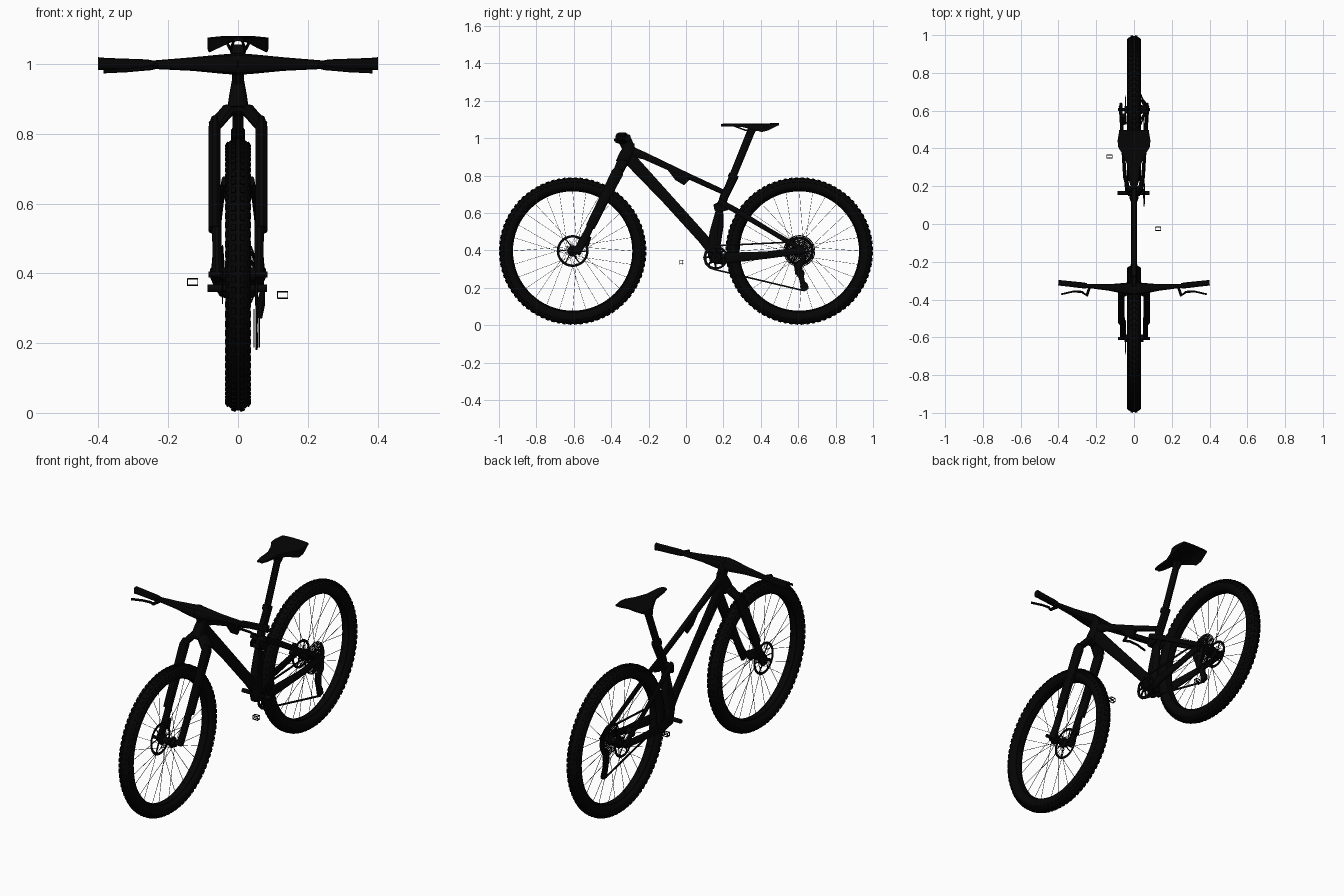
import bpy, bmesh, math
from mathutils import Vector, Matrix

def material(name, v):
    m = bpy.data.materials.new(name)
    m.diffuse_color = (v, v, v, 1)
    return m

FRAME = material("satin_black", 0.0015)
RUBBER = material("rubber_black", 0.0014)
METAL = material("dark_metal", 0.0018)
STEEL = material("chain_black", 0.003)
X, Y, Z = Vector((1, 0, 0)), Vector((0, 1, 0)), Vector((0, 0, 1))

def finish(name, bm, mat, mirror=False):
    bmesh.ops.recalc_face_normals(bm, faces=bm.faces)
    me = bpy.data.meshes.new(name)
    bm.to_mesh(me)
    bm.free()
    me.materials.append(mat)
    ob = bpy.data.objects.new(name, me)
    bpy.context.collection.objects.link(ob)
    if mirror:
        ob.modifiers.new("mirror", 'MIRROR')  # mirrors across x by default
    return ob

def skin(bm, rings, closed=False):
    n = len(rings[0])
    for i in range(len(rings) - (0 if closed else 1)):
        a, b = rings[i], rings[(i + 1) % len(rings)]
        for j in range(n):
            bm.faces.new((a[j], a[(j + 1) % n], b[(j + 1) % n], b[j]))
    if not closed:
        bm.faces.new(rings[0])
        bm.faces.new(rings[-1])

def loft(bm, stations, ref=X, n=12, power=0.75):
    """Sweep a rounded section; station = x, y, z, half size along ref, other half size."""
    pts = [Vector(s[:3]) for s in stations]
    rings = []
    for i, s in enumerate(stations):
        t = (pts[min(i + 1, len(pts) - 1)] - pts[max(i - 1, 0)]).normalized()
        u = (ref - t * ref.dot(t)).normalized()
        v = t.cross(u)
        ring = []
        for k in range(n):
            c, d = math.cos(math.tau * (k + .5) / n), math.sin(math.tau * (k + .5) / n)
            c, d = math.copysign(abs(c) ** power, c), math.copysign(abs(d) ** power, d)
            ring.append(bm.verts.new(pts[i] + u * c * s[3] + v * d * s[4]))
        rings.append(ring)
    skin(bm, rings)

def bar(bm, p, q, r, n=6):
    ref = X if abs(q[0] - p[0]) < 0.8 * math.dist(p, q) else Z
    loft(bm, [(*p, r, r), (*q, r, r)], ref, n, 1)

def lathe(bm, profile, cy, cz, n=48):
    """Turn a closed (x, radius) profile about an axle along x."""
    skin(bm, [[bm.verts.new((x, cy + r * math.cos(a), cz + r * math.sin(a))) for x, r in profile]
              for a in (math.tau * i / n for i in range(n))], True)

def ring(bm, x0, x1, r0, r1, cy, cz, n=48):
    lathe(bm, [(x0, r0), (x1, r0), (x1, r1), (x0, r1)], cy, cz, n)

def part(name, mat, stations, ref=X, mirror=False, n=12, power=0.75):
    bm = bmesh.new()
    loft(bm, stations, ref, n, power)
    return finish(name, bm, mat, mirror)

def polar(cy, cz, r, a, x=0):
    return (x, cy + r * math.cos(a), cz + r * math.sin(a))

# Wheels: tyre, tread, rim, spokes, hub, brake disc
WY, WZ = 0.606, 0.397
for label, cy in (("front", -WY), ("rear", WY)):
    bm = bmesh.new()
    lathe(bm, [(0.0365 * math.cos(a), 0.356 + 0.0345 * math.sin(a))
               for a in (math.tau * i / 20 for i in range(20))], cy, WZ, 72)
    finish(label + "_tyre", bm, RUBBER)
    bm = bmesh.new()
    for i in range(80):
        for k, phi in enumerate((-60, -20, 20, 60)):
            p = math.radians(phi)
            a = math.tau * (i + 0.5 * (k in (1, 2))) / 80
            m = (Matrix.Translation((0, cy, WZ)) @ Matrix.Rotation(a, 4, 'X')
                 @ Matrix.Translation((0.0355 * math.sin(p), 0, 0.356 + 0.0345 * math.cos(p)))
                 @ Matrix.Rotation(p, 4, 'Y') @ Matrix.Diagonal((0.013, 0.018, 0.008, 1)))
            bmesh.ops.create_cube(bm, size=1, matrix=m)
    finish(label + "_tread_knobs", bm, RUBBER)
    bm = bmesh.new()
    lathe(bm, [(-0.019, 0.338), (-0.017, 0.323), (0, 0.319), (0.017, 0.323), (0.019, 0.338)], cy, WZ, 64)
    finish(label + "_rim", bm, FRAME)
    bm = bmesh.new()
    for i in range(28):
        a, s = math.tau * i / 28, (1 if i % 2 else -1)
        twist = 1.2 if i % 4 < 2 else -1.2
        bar(bm, polar(cy, WZ, 0.026, a + twist, 0.028 * s), polar(cy, WZ, 0.322, a, 0.004 * s), 0.0011, 4)
    finish(label + "_spokes", bm, METAL)
    bm = bmesh.new()
    lathe(bm, [(-0.05, 0.006), (-0.05, 0.02), (-0.034, 0.02), (-0.032, 0.029), (-0.026, 0.029), (-0.02, 0.017),
               (0.02, 0.017), (0.026, 0.029), (0.032, 0.029), (0.034, 0.02), (0.05, 0.02), (0.05, 0.006)], cy, WZ, 24)
    bar(bm, (-0.085, cy, WZ), (0.085, cy, WZ), 0.009, 12)
    finish(label + "_hub", bm, FRAME)
    bm = bmesh.new()
    R = 0.085 if cy < 0 else 0.075
    ring(bm, -0.046, -0.043, R - 0.013, R, cy, WZ)
    for i in range(6):
        a = math.tau * i / 6
        bar(bm, polar(cy, WZ, 0.015, a - 0.5, -0.0445), polar(cy, WZ, R - 0.01, a, -0.0445), 0.003)
    finish(label + "_brake_disc", bm, METAL)

# Frame
part("head_tube", FRAME, [(0, -0.345, 0.865, .032, .034), (0, -0.325, 0.905, .026, .036),
                          (0, -0.30, 0.955, .017, .03), (0, -0.298, 0.975, .014, .022)])
part("stem", FRAME, [(0, -0.305, 0.945, .016, .034), (0, -0.325, 0.985, .018, .036), (0, -0.345, 1.02, .022, .025)])
part("top_tube", FRAME, [(0, -0.31, 0.935, .015, .03), (0, -0.22, 0.905, .014, .02),
                         (0, 0.0, 0.803, .013, .016), (0, 0.215, 0.705, .013, .014)])
part("top_tube_fin", FRAME, [(0, -0.10, 0.842, .010, .006), (0, -0.04, 0.80, .011, .03),
                             (0, -0.005, 0.775, .010, .028), (0, 0.02, 0.788, .008, .006)])
part("down_tube", FRAME, [(0, -0.315, 0.905, .016, .036), (0, -0.1, 0.675, .015, .030),
                          (0, 0.09, 0.465, .015, .029), (0, 0.155, 0.39, .018, .034)])
part("seat_tube", FRAME, [(0, 0.262, 0.80, .019, .022), (0, 0.205, 0.69, .018, .024), (0, 0.175, 0.60, .016, .02),
                          (0, 0.152, 0.50, .018, .026), (0, 0.15, 0.40, .024, .04), (0, 0.16, 0.335, .024, .03)])
part("seat_collar", FRAME, [(0, 0.247, 0.785, .021, .027), (0, 0.257, 0.808, .021, .027)])
part("seat_post", METAL, [(0, 0.215, 0.71, .016, .02), (0, 0.345, 1.03, .015, .022)], power=1)

# Rear suspension
part("shock_body", METAL, [(0, 0.187, 0.63, .016, .012), (0, 0.185, 0.53, .019, .016), (0, 0.168, 0.43, .018, .018)], power=1)
part("rocker_link", FRAME, [(0.026, 0.15, 0.63, .006, .016), (0.03, 0.19, 0.637, .008, .03),
                            (0.036, 0.225, 0.635, .007, .02)], mirror=True)
bm = bmesh.new()
bar(bm, (-0.036, 0.185, 0.655), (0.036, 0.185, 0.655), 0.016, 12)
bar(bm, (-0.036, 0.165, 0.62), (0.036, 0.165, 0.62), 0.012, 12)
finish("rocker_pivots", bm, METAL)
part("seat_stay", FRAME, [(0.038, 0.175, 0.665, .009, .015), (0.048, 0.27, 0.612, .008, .016),
                          (0.06, 0.44, 0.51, .008, .013), (0.07, 0.635, 0.395, .008, .014)], mirror=True)
part("chain_stay", FRAME, [(0.024, 0.16, 0.352, .012, .027), (0.049, 0.25, 0.362, .009, .028),
                           (0.06, 0.43, 0.375, .009, .02), (0.072, 0.625, 0.40, .009, .019)], mirror=True)
part("rear_caliper", METAL, [(-0.052, 0.535, 0.42, .014, .014), (-0.055, 0.575, 0.46, .014, .015)])

# Fork
part("fork_crown", FRAME, [(0, -0.338, 0.872, .018, .03), (0.028, -0.341, 0.868, .018, .032),
                           (0.066, -0.36, 0.825, .016, .03)], Z, True)
part("fork_upper_leg", FRAME, [(0.066, -0.353, 0.843, .011, .022), (0.067, -0.367, 0.815, .018, .033),
                               (0.067, -0.44, 0.67, .018, .028), (0.067, -0.512, 0.525, .018, .026)], mirror=True)
part("fork_lower_leg", METAL, [(0.061, -0.505, 0.54, .014, .02), (0.06, -0.56, 0.43, .013, .022),
                               (0.06, -0.59, 0.385, .014, .026)], mirror=True)
part("front_caliper", METAL, [(-0.055, -0.535, 0.425, .014, .015), (-0.055, -0.52, 0.475, .014, .015)])

# Handlebar, grips and brake levers
part("handlebar", FRAME, [(0, -0.342, 1.0, .037, .032), (0.05, -0.341, 1.0, .03, .028), (0.13, -0.336, 1.0, .018, .02),
                          (0.25, -0.327, 0.998, .011, .012), (0.38, -0.314, 1.0, .011, .012)], Y, True)
part("grip", RUBBER, [(0.25, -0.327, 0.998, .014, .014), (0.27, -0.325, 0.999, .016, .015),
                      (0.38, -0.313, 1.001, .015, .017), (0.4, -0.311, 1.001, .015, .019)], Y, True, power=0.6)
part("brake_lever", METAL, [(0.235, -0.335, 0.995, .008, .008), (0.25, -0.378, 0.99, .008, .009), (0.275, -0.36, 0.986, .006, .007),
                            (0.32, -0.357, 0.982, .006, .005), (0.385, -0.372, 0.979, .006, .005)], Z, True, 8)

# Saddle: arched top with drooping rear wings
bm = bmesh.new()
rows = []
for y, w, top, edge, mid in ((0.188, .016, 1.077, 1.067, 1.068), (0.22, .023, 1.079, 1.064, 1.068), (0.30, .03, 1.079, 1.06, 1.068),
                             (0.36, .055, 1.078, 1.046, 1.066), (0.405, .083, 1.078, 1.033, 1.066),
                             (0.44, .087, 1.08, 1.042, 1.068), (0.497, .078, 1.081, 1.07, 1.074)):
    sec = [(-1, edge), (-1, top - .004), (-.6, top - .001), (0, top), (.6, top - .001), (1, top - .004),
           (1, edge), (.55, mid - .004), (0, mid), (-.55, mid - .004)]
    rows.append([bm.verts.new((w * s, y, z)) for s, z in sec])
skin(bm, rows)
finish("saddle", bm, FRAME)
bm = bmesh.new()
for p, q in (((0.012, 0.25, 1.068), (0.02, 0.32, 1.042)), ((0.02, 0.32, 1.042), (0.022, 0.39, 1.042)),
             ((0.022, 0.39, 1.042), (0.035, 0.45, 1.068))):
    bar(bm, p, q, 0.004)
finish("saddle_rail", bm, METAL, True)
part("saddle_clamp", METAL, [(0, 0.34, 1.015, .017, .02), (0, 0.352, 1.048, .026, .024)])

# Chainring and crank axle
CY, CZ = 0.16, 0.362
bm = bmesh.new()
ring(bm, 0.051, 0.056, 0.052, 0.063, CY, CZ)
ring(bm, 0.048, 0.058, 0.01, 0.024, CY, CZ, 24)
for i in range(8):
    a = math.tau * i / 8
    bar(bm, polar(CY, CZ, 0.018, a - 0.5, 0.0535), polar(CY, CZ, 0.054, a, 0.0535), 0.005)
finish("chainring", bm, METAL)
bm = bmesh.new()
bar(bm, (-0.087, CY + .005, 0.357), (0.083, CY + .005, 0.357), 0.011, 16)
finish("crank_axle", bm, METAL)

# Cassette: stepped open sprockets on a spider
bm = bmesh.new()
for i in range(10):
    r = 0.085 - 0.0065 * i
    ring(bm, 0.036 + 0.0028 * i, 0.0378 + 0.0028 * i, r - 0.0048, r, WY, WZ, 40)
for i in range(14):
    a = math.tau * i / 14
    bar(bm, polar(WY, WZ, 0.018, a, 0.061), polar(WY, WZ, 0.082, a + .4, 0.037), 0.003, 4)
finish("cassette", bm, STEEL)

# Chain loop and rear gear changer
path = [polar(CY, CZ, 0.064, math.radians(a)) for a in (82, 120, 150, 180, 210, 240, 262)]
path = [(0.63, 0.185), (0.652, 0.197), (0.645, 0.22), (0.60, 0.262), (0.60, 0.29), (0.64, 0.36), (0.652, 0.40),
        (0.635, 0.437), (0.605, 0.447)] + [p[1:] for p in path] + [(0.63, 0.185)]
part("chain", STEEL, [(0.0535, y, z, .004, .006) for y, z in path], n=4, power=1)
bm = bmesh.new()
for y, z in ((0.632, 0.208), (0.612, 0.278)):
    ring(bm, 0.05, 0.057, 0.005, 0.022, y, z, 20)
for x in (0.046, 0.061):
    loft(bm, [(x, 0.61, 0.295, .002, .018), (x, 0.62, 0.24, .002, .014), (x, 0.634, 0.192, .002, .018)])
loft(bm, [(0.066, 0.628, 0.392, .006, .013), (0.07, 0.625, 0.345, .008, .014),
          (0.066, 0.598, 0.315, .012, .022), (0.06, 0.605, 0.275, .01, .022)])
finish("rear_gear_changer", bm, METAL)

# Pedals: small separate cages
for label, px, py, pz in (("left", -0.13, 0.358, 0.375), ("right", 0.128, -0.025, 0.338)):
    bm = bmesh.new()
    corners = [(-.0085, -.0095), (.0085, -.0095), (.0085, .0095), (-.0085, .0095)]
    for y, z in corners:
        bar(bm, (px - .015, py + y, pz + z), (px + .015, py + y, pz + z), 0.0026)
    for x in (-.0145, .0145):
        for (a, b), (c, d) in zip(corners, corners[1:] + corners[:1]):
            bar(bm, (px + x, py + a, pz + b), (px + x, py + c, pz + d), 0.0018, 4)
    finish(label + "_pedal", bm, METAL)

# Smooth shading with sharp edges kept
for ob in bpy.context.scene.objects:
    ob.select_set(True)
    bpy.context.view_layer.objects.active = ob
bpy.ops.object.shade_smooth_by_angle(angle=math.radians(35))
